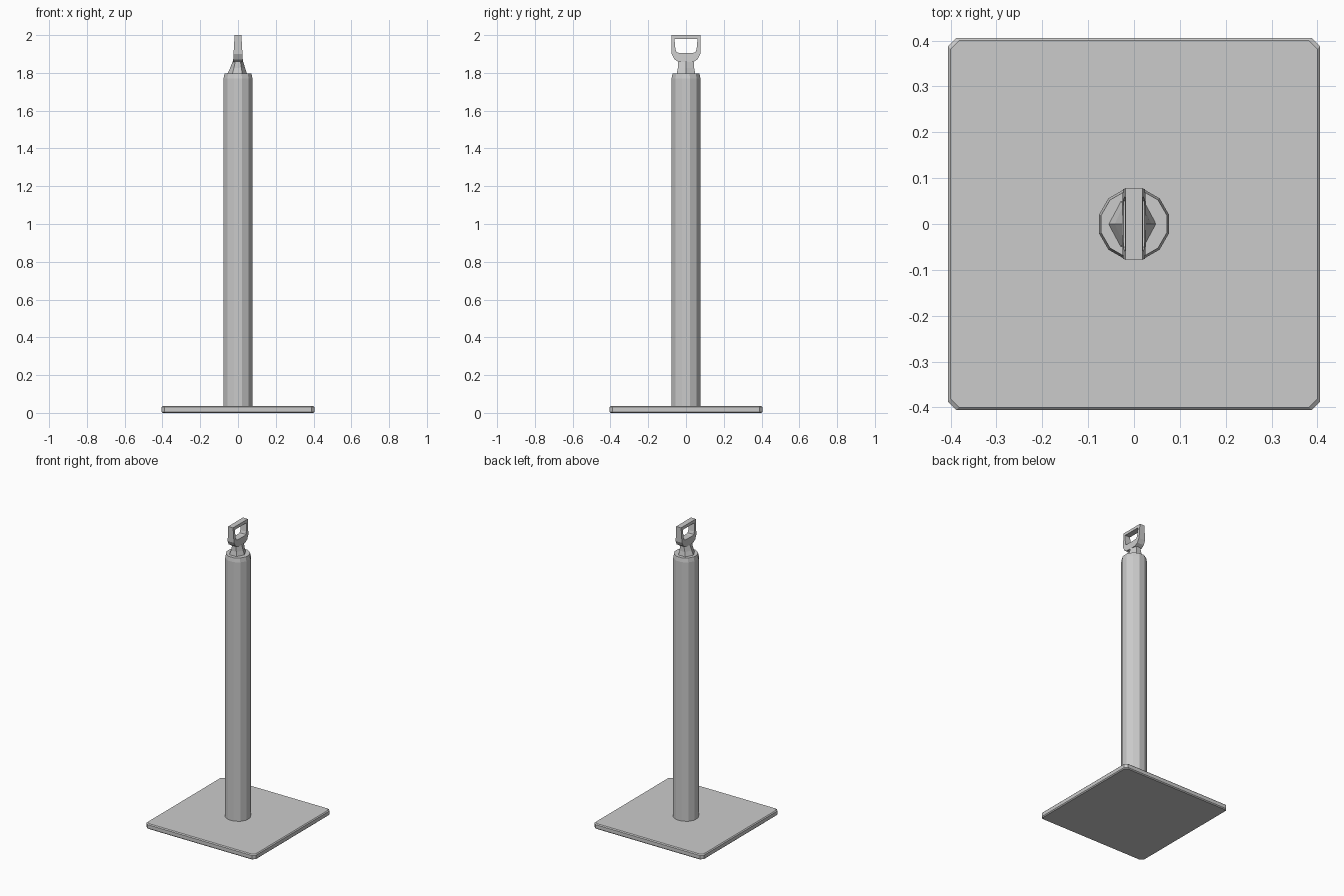
import bpy, bmesh, math

if "Cube" in bpy.data.objects:
    bpy.data.objects.remove(bpy.data.objects["Cube"])

metal = bpy.data.materials.new("pale grey metal")
metal.diffuse_color = (0.6, 0.6, 0.6, 1)
metal.use_nodes = True
metal.node_tree.nodes["Principled BSDF"].inputs["Base Color"].default_value = metal.diffuse_color


def finish(name, bm):
    bmesh.ops.recalc_face_normals(bm, faces=bm.faces)
    mesh = bpy.data.meshes.new(name)
    bm.to_mesh(mesh)
    bm.free()
    mesh.materials.append(metal)
    ob = bpy.data.objects.new(name, mesh)
    bpy.context.collection.objects.link(ob)
    return ob


def loft(name, rings):
    """Skin a list of equal-length point rings and cap both ends."""
    bm = bmesh.new()
    loops = [[bm.verts.new(p) for p in ring] for ring in rings]
    n = len(loops[0])
    for a, b in zip(loops, loops[1:]):
        for i in range(n):
            j = (i + 1) % n
            bm.faces.new((a[i], a[j], b[j], b[i]))
    bm.faces.new(loops[0][::-1])
    bm.faces.new(loops[-1])
    return finish(name, bm)


def ellipse(rx, ry, z, sides, turn=0.0, cx=0.0):
    angles = [turn + 2 * math.pi * i / sides for i in range(sides)]
    return [(cx + rx * math.cos(a), ry * math.sin(a), z) for a in angles]


# Square base plate with clipped corners and a slight top edge bevel
def plate_ring(h, z, c=0.018):
    quarter = [(h, -h + c), (h, h - c), (h - c, h), (-h + c, h),
               (-h, h - c), (-h, -h + c), (-h + c, -h), (h - c, -h)]
    return [(x, y, z) for x, y in quarter]


loft("base_plate", [plate_ring(0.400, 0), plate_ring(0.406, 0.006),
                    plate_ring(0.406, 0.030), plate_ring(0.400, 0.036)])

# Faceted post with a chamfered shoulder
loft("post", [ellipse(r, r, z, 12, math.pi / 12) for r, z in
              [(0.079, 0.03), (0.079, 1.77), (0.074, 1.797), (0.060, 1.797)]])

# Neck narrowing into the handle
loft("neck", [ellipse(rx, ry, z, 6, 0, cx) for rx, ry, z, cx in
              [(0.054, 0.058, 1.79, -0.004), (0.040, 0.050, 1.825, -0.002),
               (0.024, 0.048, 1.87, 0)]])

# Flat D-shaped handle, thinner toward the top, with a matching opening
outer = [(0.040, 1.858), (0.062, 1.872), (0.076, 1.90), (0.078, 2.0)]
inner = [(0.030, 1.905), (0.050, 1.908), (0.056, 1.925), (0.061, 1.98)]


def half_thickness(z):
    return 0.026 - 0.008 * (z - 1.858) / 0.142


bm = bmesh.new()
sheets = []
for side in (1, -1):
    sheet = []
    for profile in (outer, inner):
        points = profile + [(-y, z) for y, z in reversed(profile)]
        sheet.append([bm.verts.new((side * half_thickness(z), y, z))
                      for y, z in points])
    sheets.append(sheet)
(o1, i1), (o2, i2) = sheets
for i in range(len(o1)):
    j = (i + 1) % len(o1)
    for a, b in ((o1, i1), (i1, i2), (i2, o2), (o2, o1)):
        bm.faces.new((a[i], a[j], b[j], b[i]))
finish("handle", bm)
